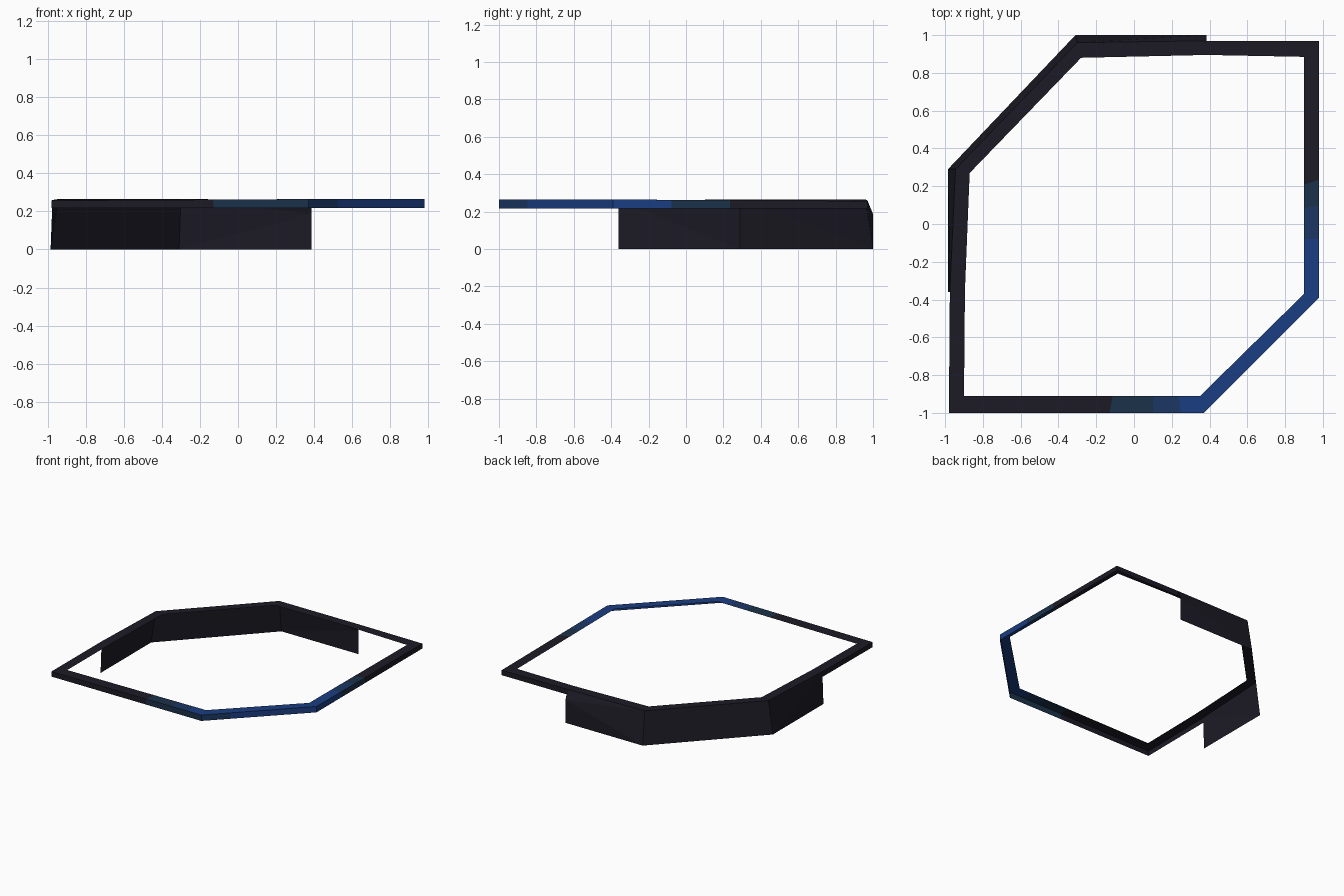
import bpy
import bmesh
from mathutils import Vector

cube = bpy.data.objects.get("Cube")
if cube:
    bpy.data.objects.remove(cube, do_unlink=True)


def make_material(name, rgb):
    mat = bpy.data.materials.new(name)
    mat.use_nodes = True
    colour = (*rgb, 1.0)
    mat.diffuse_color = colour
    mat.node_tree.nodes["Principled BSDF"].inputs["Base Color"].default_value = colour
    return mat


CHARCOAL, SLATE, NAVY, BLUE = range(4)
materials = [
    make_material("charcoal", (0.012, 0.011, 0.019)),
    make_material("slate_teal", (0.011, 0.031, 0.066)),
    make_material("navy", (0.011, 0.038, 0.125)),
    make_material("blue", (0.011, 0.047, 0.225)),
]


def finish(name, bm):
    mesh = bpy.data.meshes.new(name)
    bm.to_mesh(mesh)
    bm.free()
    for mat in materials:
        mesh.materials.append(mat)
    obj = bpy.data.objects.new(name, mesh)
    bpy.context.collection.objects.link(obj)
    return obj


# Rim corners, anticlockwise: outer x, y, inner x, y, top height
corners = [
    (-0.98, -1.0, -0.90, -0.91, 0.257),
    (0.37, -1.0, 0.35, -0.91, 0.265),
    (0.98, -0.39, 0.90, -0.37, 0.265),
    (0.98, 0.97, 0.90, 0.885, 0.257),
    (0.385, 0.97, 0.385, 0.895, 0.26),
    (-0.30, 0.96, -0.28, 0.88, 0.265),
    (-0.945, 0.29, -0.87, 0.27, 0.265),
    (-0.975, -0.36, -0.895, -0.35, 0.26),
]
SKIRT_BARS = (4, 5, 6)

# Bars with a colour change: cut fractions, then (top, side) colour of each piece
bands = {
    0: ((0.63, 0.80, 0.91),
        ((CHARCOAL, CHARCOAL), (SLATE, SLATE), (NAVY, SLATE), (BLUE, SLATE))),
    1: ((0.25,), ((BLUE, NAVY), (BLUE, BLUE))),
    2: ((0.23, 0.36, 0.46),
        ((BLUE, BLUE), (NAVY, SLATE), (SLATE, SLATE), (CHARCOAL, CHARCOAL))),
}
plain = ((), ((CHARCOAL, CHARCOAL),))


# Rim: a flat top band with a short outer lip, open inside and underneath
def build_rim(lip_bottom=0.217):
    bm = bmesh.new()
    sections, pieces = [], []
    for i, corner in enumerate(corners):
        start = Vector(corner)
        end = Vector(corners[(i + 1) % len(corners)])
        cuts, colours = bands.get(i, plain)
        for t, colour in zip((0.0, *cuts), colours):
            ox, oy, ix, iy, top = start.lerp(end, t)
            points = [(ix, iy, top), (ox, oy, top), (ox, oy, lip_bottom)]
            sections.append([bm.verts.new(p) for p in points])
            pieces.append((colour, i not in SKIRT_BARS))
    for i, ((top_colour, side_colour), has_lip) in enumerate(pieces):
        a, b = sections[i], sections[(i + 1) % len(sections)]
        bm.faces.new((a[0], a[1], b[1], b[0])).material_index = top_colour
        if has_lip:
            bm.faces.new((a[1], a[2], b[2], b[1])).material_index = side_colour
    loose = [v for v in bm.verts if not v.link_faces]
    bmesh.ops.delete(bm, geom=loose, context='VERTS')
    return finish("rim", bm)


# Skirt: a thin wall leaning in from its base to the outer edge of the rim
def build_skirt():
    bm = bmesh.new()
    outline = [(0.385, 1.0), (-0.31, 1.0), (-0.985, 0.29), (-0.985, -0.36)]
    base = [bm.verts.new((x, y, 0.0)) for x, y in outline]
    top = [bm.verts.new((c[0], c[1], c[4])) for c in corners[4:]]
    # Upright free end, closed to the rim by a sloping triangle
    shoulder = bm.verts.new((*outline[0], 0.187))
    bm.faces.new((base[1], base[0], shoulder, top[1]))
    bm.faces.new((top[1], shoulder, top[0]))
    for i in (1, 2):
        bm.faces.new((base[i + 1], base[i], top[i], top[i + 1]))
    bmesh.ops.triangulate(bm, faces=bm.faces)
    return finish("skirt", bm)


build_rim()
build_skirt()
